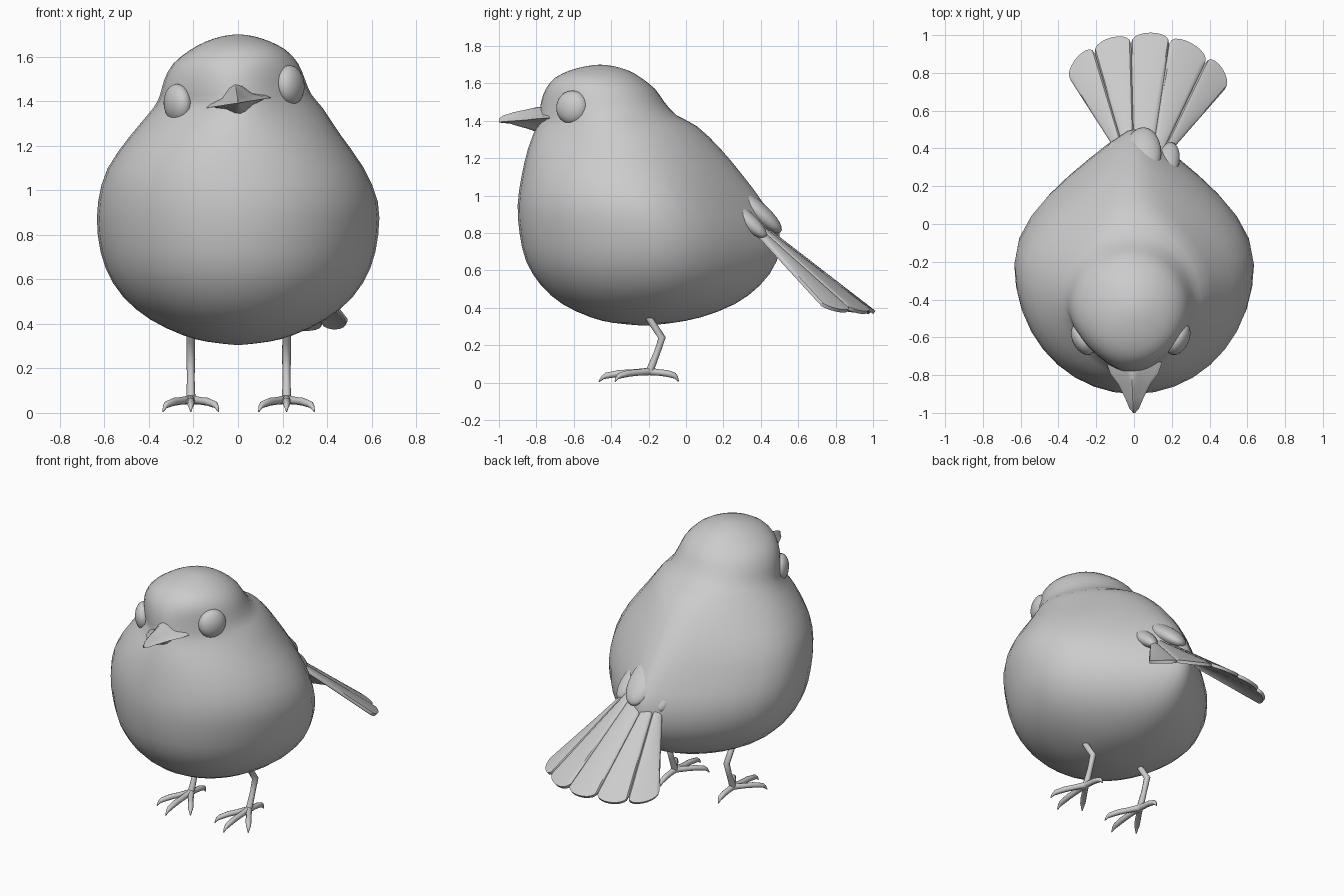
import bpy, bmesh
from math import sin, cos, pi, radians
from mathutils import Vector, Matrix

if "Cube" in bpy.data.objects:
    bpy.data.objects.remove(bpy.data.objects["Cube"])


def finish(name, bm, angle=60):
    bmesh.ops.recalc_face_normals(bm, faces=bm.faces)
    me = bpy.data.meshes.new(name)
    bm.to_mesh(me)
    bm.free()
    ob = bpy.data.objects.new(name, me)
    bpy.context.collection.objects.link(ob)
    bpy.ops.object.select_all(action='DESELECT')
    ob.select_set(True)
    bpy.context.view_layer.objects.active = ob
    bpy.ops.object.shade_smooth_by_angle(angle=radians(angle))
    return ob


def loft(name, rings, angle=60, matrix=None):
    bm = bmesh.new()
    loops = [[bm.verts.new(p) for p in r] for r in rings]
    n = len(loops[0])
    for a, b in zip(loops, loops[1:]):
        for i in range(n):
            j = (i + 1) % n
            bm.faces.new((a[i], a[j], b[j], b[i]))
    bm.faces.new(loops[0])
    bm.faces.new(loops[-1])
    if matrix:
        bm.transform(matrix)
    return finish(name, bm, angle)


def ellipsoid(name, loc, radii, normal, up=(0, 0, 1)):
    # local z follows normal, local x follows up
    z = Vector(normal).normalized()
    y = z.cross(Vector(up)).normalized()
    x = y.cross(z)
    rot = Matrix((x, y, z)).transposed().to_4x4()
    bm = bmesh.new()
    bmesh.ops.create_uvsphere(bm, u_segments=24, v_segments=14, radius=1)
    bm.transform(Matrix.Translation(loc) @ rot @ Matrix.Diagonal((*radii, 1)))
    return finish(name, bm, 180)


def tube(name, paths):
    cu = bpy.data.curves.new(name, 'CURVE')
    cu.dimensions = '3D'
    cu.bevel_depth = 1
    cu.bevel_resolution = 2
    cu.use_fill_caps = True
    for path in paths:
        sp = cu.splines.new('POLY')
        sp.points.add(len(path) - 1)
        for p, (x, y, z, r) in zip(sp.points, path):
            p.co = (x, y, z, 1)
            p.radius = r
    ob = bpy.data.objects.new(name, cu)
    bpy.context.collection.objects.link(ob)
    bpy.ops.object.select_all(action='DESELECT')
    ob.select_set(True)
    bpy.context.view_layer.objects.active = ob
    bpy.ops.object.convert(target='MESH')
    bpy.ops.object.shade_smooth_by_angle(angle=radians(60))


def catmull(a, b, c, d, t):
    return [0.5 * (2 * q + (r - p) * t + (2 * p - 5 * q + 4 * r - s) * t * t
                   + (3 * q - p - 3 * r + s) * t ** 3) for p, q, r, s in zip(a, b, c, d)]


# Body and head: z, front y, back y, half width, centre x, back taper, front taper
S = [
    (.306, -.24, -.20, .02, 0, 0, 0),
    (.32, -.39, -.07, .14, 0, 0, 0),
    (.35, -.51, .08, .25, 0, .1, 0),
    (.42, -.66, .26, .395, 0, .3, 0),
    (.52, -.775, .395, .515, 0, .45, 0),
    (.65, -.855, .485, .595, 0, .6, 0),
    (.80, -.89, .50, .63, 0, .7, 0),
    (.95, -.90, .42, .628, 0, .65, 0),
    (1.10, -.88, .31, .575, -.01, .5, 0),
    (1.25, -.845, .185, .47, -.01, .35, .1),
    (1.37, -.80, .06, .38, .0, .2, .35),
    (1.43, -.785, -.05, .34, -.01, .05, .3),
    (1.50, -.775, -.115, .315, -.015, 0, .25),
    (1.57, -.75, -.165, .28, -.01, 0, .1),
    (1.63, -.70, -.24, .215, 0, 0, 0),
    (1.67, -.62, -.31, .14, 0, 0, 0),
    (1.693, -.53, -.39, .065, 0, 0, 0),
    (1.70, -.47, -.45, .01, 0, 0, 0),
]
rings = []
for i in range(len(S) - 1):
    quad = (S[max(i - 1, 0)], S[i], S[i + 1], S[min(i + 2, len(S) - 1)])
    for k in range(2 if i < len(S) - 2 else 3):
        z, yf, yb, w, xc, tb, tf = catmull(*quad, k / 2)
        ring = []
        for s in range(36):
            t = 2 * pi * s / 36
            c = cos(t)
            taper = 1 - (tb if c > 0 else tf) * c * c
            ring.append((xc + w * sin(t) * taper, (yf + yb) / 2 + c * (yb - yf) / 2, z))
        rings.append(ring)
loft("body", rings, 180)

# Eyes, following the tilted head
ellipsoid("right_eye", (.235, -.61, 1.472), (.09, .09, .055), (.88, -.45, .08))
ellipsoid("left_eye", (-.27, -.61, 1.388), (.09, .09, .055), (-.88, -.45, -.08))

# Beak, rolled with the head
roll = Matrix.Translation((0, 0, 1.4)) @ Matrix.Rotation(radians(-9), 4, 'Y') @ Matrix.Translation((0, 0, -1.4))
upper = [(-.73, .15, 1.48), (-.79, .13, 1.475), (-.85, .085, 1.462), (-.92, .05, 1.447),
         (-.98, .024, 1.428), (-1, .005, 1.412)]
lower = [(-.73, .125, 1.33), (-.79, .118, 1.337), (-.85, .076, 1.358), (-.92, .04, 1.378), (-.96, .012, 1.392)]
shape = [(-1, 0), (-.85, .17), (-.5, .38), (-.22, .85), (0, 1), (.22, .85), (.5, .38), (.85, .17), (1, 0), (0, -.06)]
for name, data, base in (("upper_beak", upper, 1.392), ("lower_beak", lower, 1.397)):
    loft(name, [[(w * u, y, base + (h - base) * v) for u, v in shape] for y, w, h in data], 50, roll)

# Tail: five feathers between six fan lines (base, end)
lines = [((-.09, .38, .79), (-.335, .76, .43)),
         ((-.05, .38, .83), (-.205, .90, .41)),
         ((.00, .38, .85), (-.015, .95, .41)),
         ((.10, .38, .85), (.185, .95, .41)),
         ((.15, .38, .83), (.375, .85, .41)),
         ((.19, .38, .79), (.478, .71, .43))]
for n in range(5):
    (b0, e0), (b1, e1) = [[Vector(p) for p in l] for l in lines[n:n + 2]]
    mid, half = (e0 + e1) / 2, (e1 - e0) / 2
    out = (mid - (b0 + b1) / 2).normalized()
    tip = [mid - half * cos(pi * k / 10) + out * .066 * sin(pi * k / 10) ** .8 for k in range(11)]
    normal = half.cross(out).normalized()
    if normal.z < 0:
        normal.negate()
    bm = bmesh.new()
    layers = []
    for off in (.010, -.010):
        layers.append([[bm.verts.new((b0.lerp(b1, k / 10)).lerp(tip[k], t) + normal
                        * (off * (.4 if k in (0, 10) else 1) + .008 * sin(pi * k / 10)))
                        for k in range(11)] for t in (0, .35, .7, .9, 1)])
    top, bot = layers
    for g in layers:
        for r in range(4):
            for k in range(10):
                bm.faces.new((g[r][k], g[r][k + 1], g[r + 1][k + 1], g[r + 1][k]))
    rim = lambda g: g[0] + [r[-1] for r in g[1:]] + g[-1][-2::-1] + [r[0] for r in g[-2:0:-1]]
    a, b = rim(top), rim(bot)
    for k in range(len(a)):
        j = (k + 1) % len(a)
        bm.faces.new((a[k], a[j], b[j], b[k]))
    finish(f"tail_feather_{n + 1}", bm, 40)

# Rump coverts over the tail root
for name, loc, radii, along in (
        ("middle_covert", (.05, .375, .92), (.175, .095, .055), (0, .72, -.70)),
        ("left_covert", (-.09, .335, .87), (.14, .06, .045), (-.1, .75, -.5)),
        ("right_covert", (.18, .325, .87), (.14, .06, .045), (.15, .75, -.5))):
    ellipsoid(name, loc, radii, (loc[0] - .05, .62, .72), along)

# Legs and feet
for name, x in (("left_leg", -.212), ("right_leg", .218)):
    paths = [[(x, -.23, .40, .019), (x, -.185, .325, .019), (x, -.128, .24, .02),
              (x, -.155, .16, .017), (x, -.195, .06, .021)]]
    for dx, dy in ((0, -.27), (-.125, -.185), (.125, -.185), (0, .155)):
        p = lambda f, z, r: (x + dx * f, -.195 + dy * f, z, r)
        paths.append([p(0, .06, .02), p(.35, .054, .017), p(.6, .05, .018),
                      p(.85, .038, .016), p(.93, .027, .010), p(1, .006, .003)])
    tube(name, paths)
